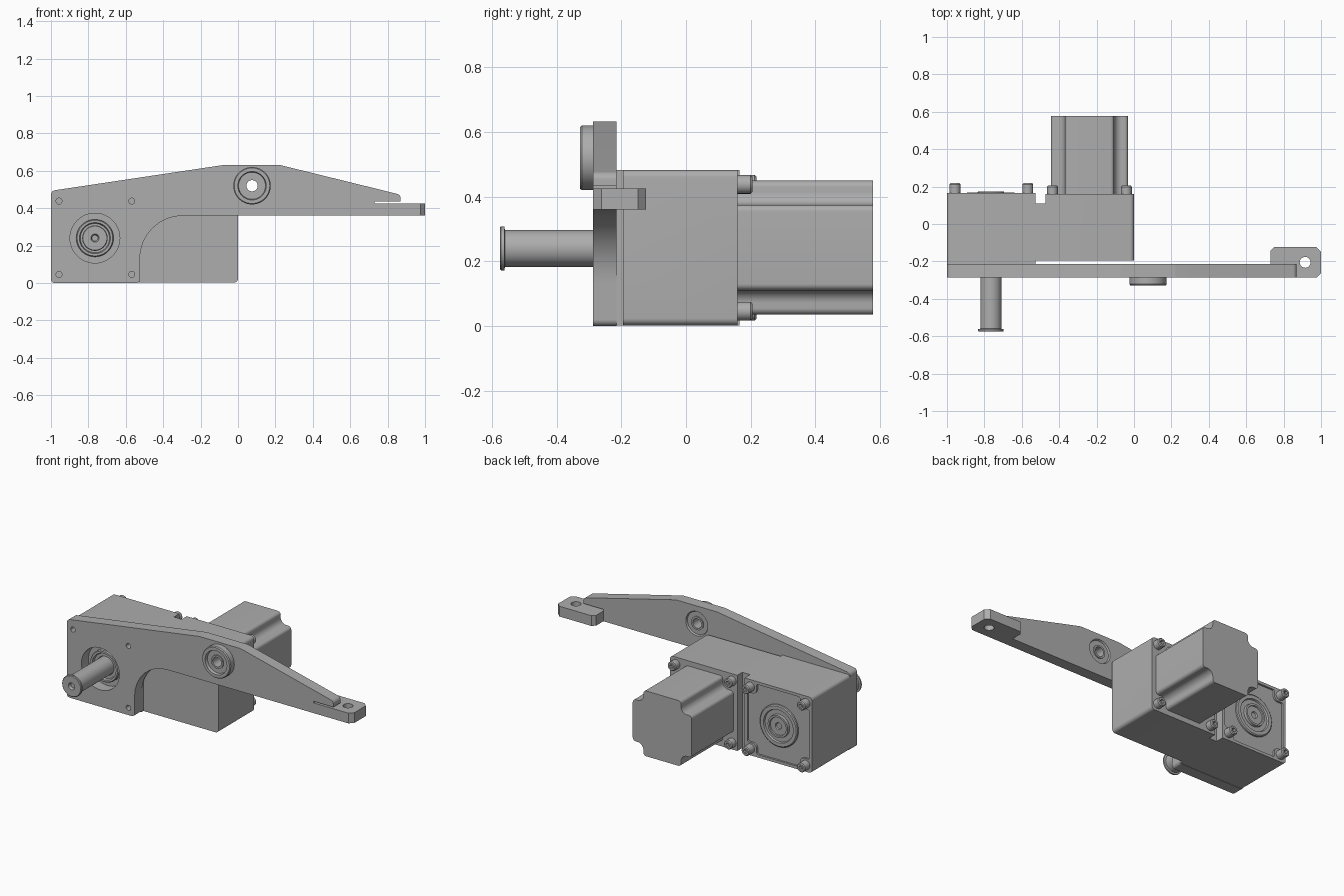
import bpy, math
from mathutils import Vector

old = bpy.data.objects.get("Cube")
if old:
    bpy.data.objects.remove(old, do_unlink=True)

grey = bpy.data.materials.new("machined_grey")
grey.use_nodes = True
COLOUR = (0.42, 0.42, 0.42, 1)
grey.diffuse_color = COLOUR
grey.node_tree.nodes["Principled BSDF"].inputs["Base Color"].default_value = COLOUR


def add(name, verts, faces):
    mesh = bpy.data.meshes.new(name)
    mesh.from_pydata(verts, [], faces)
    mesh.materials.append(grey)
    obj = bpy.data.objects.new(name, mesh)
    bpy.context.collection.objects.link(obj)
    # Consistent outward normals
    activate(obj)
    bpy.ops.object.mode_set(mode='EDIT')
    bpy.ops.mesh.select_all(action='SELECT')
    bpy.ops.mesh.normals_make_consistent(inside=False)
    bpy.ops.object.mode_set(mode='OBJECT')
    return obj


def activate(obj):
    bpy.ops.object.select_all(action='DESELECT')
    obj.select_set(True)
    bpy.context.view_layer.objects.active = obj


def rounded(corners, steps=8):
    """Outline from (a, b, radius) corners, with true arc fillets."""
    out = []
    for i, (a, b, r) in enumerate(corners):
        p = Vector((a, b))
        if r == 0:
            out.append(p)
            continue
        u = (Vector(corners[i - 1][:2]) - p).normalized()
        v = (Vector(corners[(i + 1) % len(corners)][:2]) - p).normalized()
        half = u.angle(v) / 2
        centre = p + (u + v).normalized() * (r / math.sin(half))
        start = p + u * (r / math.tan(half)) - centre
        end = p + v * (r / math.tan(half)) - centre
        sweep = start.angle(end)
        for k in range(steps + 1):
            t = k / steps
            out.append(centre + (start * math.sin((1 - t) * sweep)
                                 + end * math.sin(t * sweep)) / math.sin(sweep))
    return out


def prism(name, corners, lo, hi, axis='Y'):
    pts = rounded(corners)
    n = len(pts)
    place = (lambda p, h: (p.x, h, p.y)) if axis == 'Y' else (lambda p, h: (p.x, p.y, h))
    verts = [place(p, h) for h in (lo, hi) for p in pts]
    faces = [list(range(n)), list(range(n, 2 * n))]
    faces += [(i, (i + 1) % n, n + (i + 1) % n, n + i) for i in range(n)]
    return add(name, verts, faces)


def box_outline(x0, z0, x1, z1, r=0):
    return [(x0, z0, r), (x1, z0, r), (x1, z1, r), (x0, z1, r)]


def notched(cx, cz, hx, hz, n, outer, inner):
    """Rectangle with a rounded notch at every corner."""
    out = []
    for sx, sz in ((1, 1), (-1, 1), (-1, -1), (1, -1)):
        trio = [(cx + sx * hx, cz + sz * (hz - n), outer),
                (cx + sx * (hx - n), cz + sz * (hz - n), inner),
                (cx + sx * (hx - n), cz + sz * hz, outer)]
        out += trio if sx * sz > 0 else trio[::-1]
    return out


def lathe(name, cx, cz, profile, seg=48, closed=False):
    """Turn (radius, y) points about an axis along y."""
    verts, faces = [], []
    for r, y in profile:
        verts += [(cx + r * math.cos(2 * math.pi * k / seg), y,
                   cz + r * math.sin(2 * math.pi * k / seg)) for k in range(seg)]
    m = len(profile)
    for j in range(m if closed else m - 1):
        a, b = j * seg, (j + 1) % m * seg
        faces += [(a + k, a + (k + 1) % seg, b + (k + 1) % seg, b + k) for k in range(seg)]
    if not closed:
        faces += [list(range(seg)), list(range((m - 1) * seg, m * seg))]
    return add(name, verts, faces)


def boolean(obj, tool, operation='DIFFERENCE'):
    mod = obj.modifiers.new("cut", 'BOOLEAN')
    mod.operation, mod.object, mod.solver = operation, tool, 'EXACT'
    activate(obj)
    bpy.ops.object.modifier_apply(modifier=mod.name)
    bpy.data.objects.remove(tool, do_unlink=True)


SX, SZ = -0.765, 0.24      # output shaft axis
BX, BZ = 0.075, 0.52       # arm bushing axis
CASE_X, MOTOR_X = (-0.957, -0.568), (-0.436, -0.041)
SCREW_Z = (0.046, 0.438)

# Torque arm plate
arm = prism("arm_plate", [
    (-1, 0, 0.02), (-0.525, 0, 0.02), (-0.525, 0.36, 0.23), (0.73, 0.36, 0),
    (0.73, 0.435, 0), (0.87, 0.435, 0), (0.87, 0.472, 0.025),
    (0.22, 0.632, 0.08), (-0.07, 0.632, 0.08), (-1, 0.493, 0.025)], -0.287, -0.215)
boolean(arm, lathe("shaft_cutter", SX, SZ, [(0.133, -0.4), (0.133, -0.1)]))
boolean(arm, lathe("bushing_cutter", BX, BZ, [(0.095, -0.4), (0.095, -0.1)]))
for x in CASE_X:
    for z in SCREW_Z:
        boolean(arm, lathe("screw_cutter", x, z, [(0.016, -0.4), (0.016, -0.235)], 20))

# Mounting tab at the arm end
tab = prism("mounting_tab", [
    (0.73, -0.287, 0), (0.975, -0.287, 0), (1, -0.262, 0), (1, -0.148, 0),
    (0.975, -0.123, 0), (0.75, -0.123, 0), (0.73, -0.143, 0)], 0.36, 0.425, 'Z')
ring = [(0.915 + 0.029 * math.cos(k * math.pi / 16),
         -0.205 + 0.029 * math.sin(k * math.pi / 16), 0) for k in range(32)]
boolean(tab, prism("tab_cutter", ring, 0.2, 0.6, 'Z'))

# Bushing through the arm
lathe("arm_bushing", BX, BZ, [
    (0.03, -0.318), (0.042, -0.318), (0.042, -0.31), (0.072, -0.31), (0.076, -0.328),
    (0.095, -0.328), (0.1, -0.322), (0.1, -0.287), (0.095, -0.287), (0.095, -0.215),
    (0.077, -0.215), (0.072, -0.225), (0.042, -0.225), (0.042, -0.218), (0.03, -0.218)],
    closed=True)

# Gear housing with a slot between the gearbox and the motor flange
housing = prism("gear_housing", [
    (-1, -0.215, 0), (-0.527, -0.215, 0), (-0.527, -0.195, 0), (0, -0.195, 0),
    (0, 0.16, 0), (-0.472, 0.16, 0), (-0.472, 0.11, 0), (-0.527, 0.11, 0),
    (-0.527, 0.165, 0), (-1, 0.165, 0)], -0.1, 0.6, 'Z')
boolean(housing, prism("round_cutter", box_outline(-1, 0.002, 0, 0.482, 0.022), -0.5, 0.5),
        'INTERSECT')
boolean(housing, prism("pocket_cutter",
                       notched(-0.763, 0.242, 0.217, 0.222, 0.065, 0.01, 0.03), 0.153, 0.3))

# Front seal and output shaft
lathe("front_seal", SX, SZ, [
    (0.06, -0.21), (0.06, -0.235), (0.078, -0.235), (0.083, -0.25), (0.095, -0.25),
    (0.1, -0.244), (0.1, -0.21)], closed=True)
lathe("output_shaft", SX, SZ, [
    (0.057, -0.2), (0.057, -0.56), (0.068, -0.562), (0.068, -0.572), (0.064, -0.576),
    (0.022, -0.576), (0.016, -0.56), (0.008, -0.56)])

# Rear bearing cover
lathe("rear_bearing", SX, SZ, [
    (0.132, 0.15), (0.132, 0.163), (0.126, 0.168), (0.104, 0.168), (0.1, 0.157),
    (0.072, 0.157), (0.07, 0.174), (0.058, 0.174), (0.056, 0.166), (0.022, 0.166),
    (0.018, 0.158)])

# Motor body
prism("motor_body", notched(-0.238, 0.2425, 0.207, 0.207, 0.075, 0.02, 0.04), 0.155, 0.578)

# Socket head screws on the gearbox and the motor flange
for label, columns, top in (("gearbox", CASE_X, 0.218), ("motor", MOTOR_X, 0.205)):
    for x in columns:
        for z in SCREW_Z:
            screw = lathe(label + "_screw", x, z, [
                (0.029, 0.15), (0.029, top - 0.006), (0.024, top)], 24)
            boolean(screw, lathe("hex_cutter", x, z, [(0.014, top - 0.02), (0.014, top + 0.1)], 6))

# Smooth the turned and filleted faces
for obj in bpy.data.objects:
    if obj.type == 'MESH' and grey.name in obj.data.materials:
        activate(obj)
        bpy.ops.object.shade_smooth_by_angle(angle=math.radians(30))
